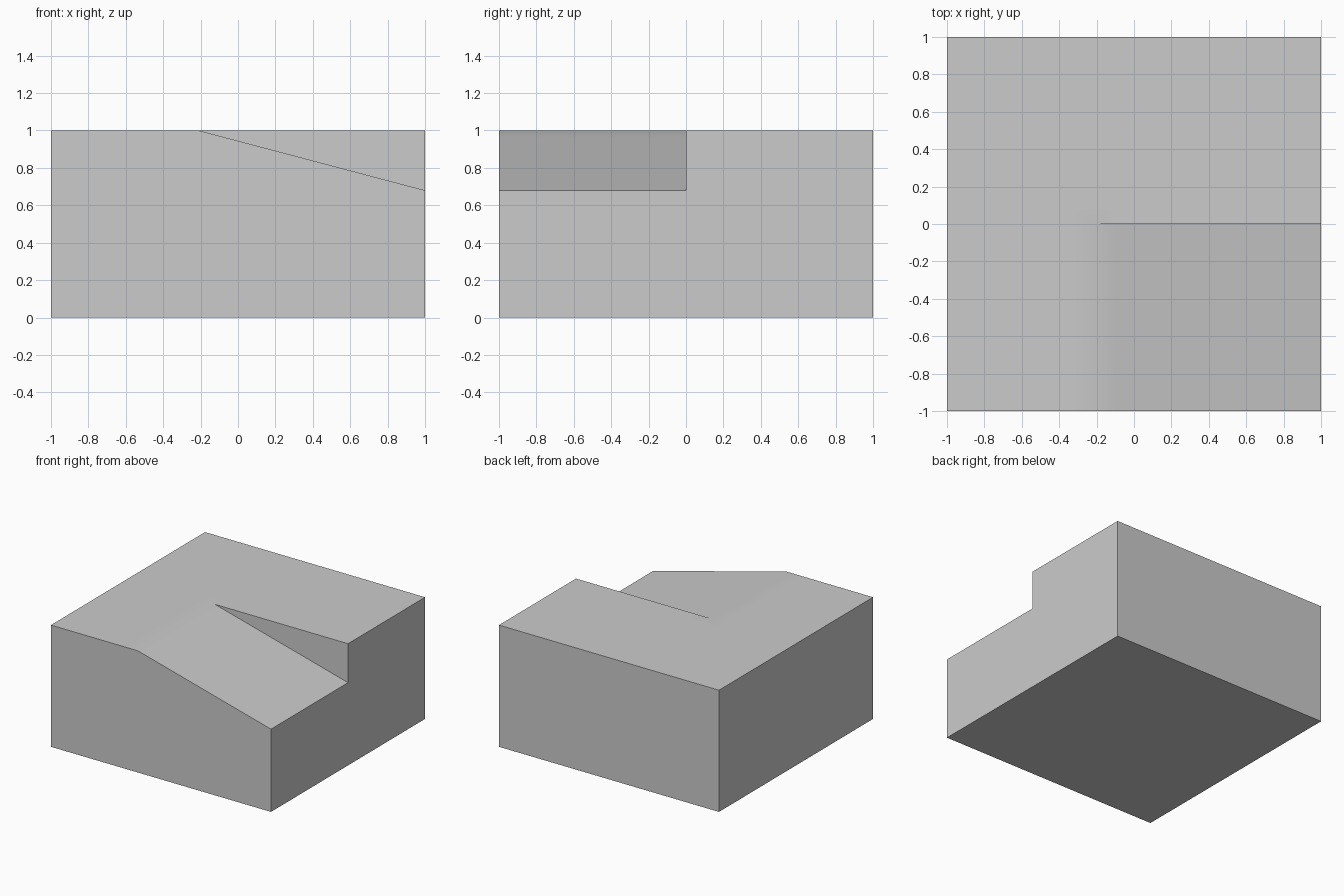
import bpy, bmesh

default = bpy.data.objects.get("Cube")
if default:
    bpy.data.objects.remove(default, do_unlink=True)

grey = bpy.data.materials.new("light grey")
grey.use_nodes = True
COLOUR = (0.6, 0.6, 0.6, 1)
grey.diffuse_color = COLOUR
grey.node_tree.nodes["Principled BSDF"].inputs["Base Color"].default_value = COLOUR


def prism(name, profile, y0, y1):
    """Extrude an x-z profile along y."""
    bm = bmesh.new()
    face = bm.faces.new([bm.verts.new((x, y0, z)) for x, z in profile])
    ext = bmesh.ops.extrude_face_region(bm, geom=[face])
    verts = [v for v in ext["geom"] if isinstance(v, bmesh.types.BMVert)]
    bmesh.ops.translate(bm, verts=verts, vec=(0, y1 - y0, 0))
    bmesh.ops.recalc_face_normals(bm, faces=bm.faces)
    mesh = bpy.data.meshes.new(name)
    bm.to_mesh(mesh)
    bm.free()
    mesh.materials.append(grey)
    obj = bpy.data.objects.new(name, mesh)
    bpy.context.collection.objects.link(obj)
    return obj


# Solid block
block = prism("ramp_block", [(-1, 0), (1, 0), (1, 1), (-1, 1)], -1, 1)

# Wedge that carves the sloping ramp out of the front half
START, END_Z = -0.21, 0.68
slope = (END_Z - 1) / (1 - START)


def ramp_z(x):
    return 1 + slope * (x - START)


left, right = START - 0.3, 1.2
cutter = prism("ramp_cutter", [(left, ramp_z(left)), (right, ramp_z(right)),
                               (right, 1.4), (left, 1.4)], -1.2, 0)
cutter.hide_render = True

cut = block.modifiers.new("carve_ramp", "BOOLEAN")
cut.operation = "DIFFERENCE"
cut.solver = "EXACT"
cut.object = cutter
bpy.ops.object.select_all(action="DESELECT")
bpy.context.view_layer.objects.active = block
block.select_set(True)
bpy.ops.object.modifier_apply(modifier=cut.name)
bpy.data.objects.remove(cutter, do_unlink=True)

# Support cuts keep the soft shading close to the ramp's top crease
bm = bmesh.new()
bm.from_mesh(block.data)
for co, no in (((-0.35, 0, 0), (1, 0, 0)), ((-0.09, 0, 0), (1, 0, 0)),
               ((0, 0.1, 0), (0, 1, 0))):
    bmesh.ops.bisect_plane(bm, geom=bm.verts[:] + bm.edges[:] + bm.faces[:],
                           plane_co=co, plane_no=no)
bm.to_mesh(block.data)
bm.free()
bpy.ops.object.shade_smooth_by_angle(angle=0.52)
